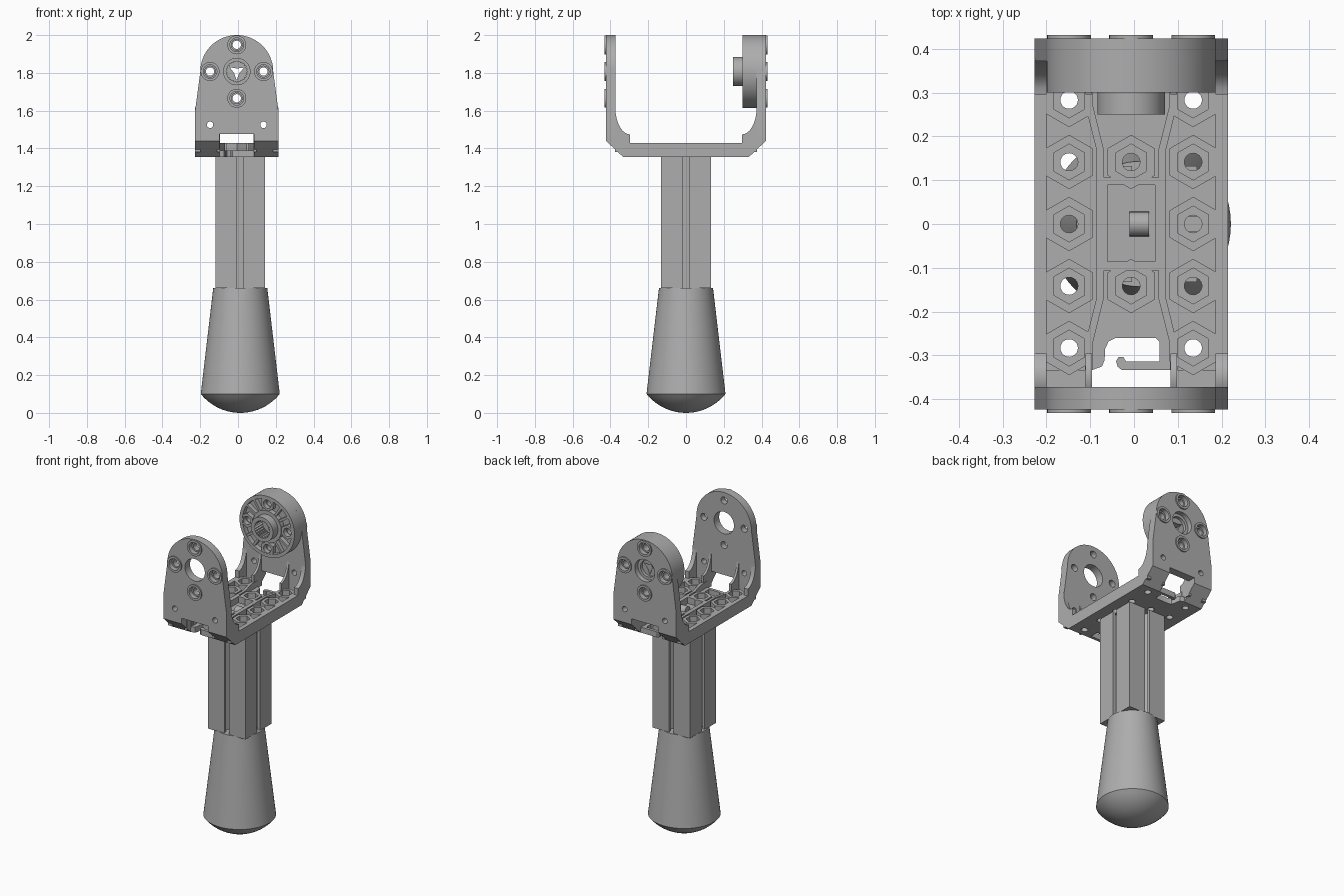
import bpy, bmesh, math
from mathutils import Vector

if "Cube" in bpy.data.objects:
    bpy.data.objects.remove(bpy.data.objects["Cube"])

grey = bpy.data.materials.new("mid grey")
grey.diffuse_color = (0.42, 0.42, 0.42, 1)
grey.use_nodes = True
grey.node_tree.nodes["Principled BSDF"].inputs["Base Color"].default_value = grey.diffuse_color
CX = -0.0065          # bracket centre line
PX = 0.012            # handle centre line
HZ = 1.807            # hub height
P = 0.1415            # hole pitch


def finish(name, bm):
    bmesh.ops.recalc_face_normals(bm, faces=bm.faces[:])
    me = bpy.data.meshes.new(name)
    bm.to_mesh(me)
    bm.free()
    me.materials.append(grey)
    ob = bpy.data.objects.new(name, me)
    bpy.context.collection.objects.link(ob)
    bpy.ops.object.select_all(action='DESELECT')
    ob.select_set(True)
    bpy.context.view_layer.objects.active = ob
    bpy.ops.object.shade_smooth_by_angle(angle=math.radians(30))
    return ob


def plate(name, loops, axis, a, b):
    """Fill closed loops (first outer, rest holes) and extrude from a to b."""
    bm = bmesh.new()
    edges = []
    for loop in loops:
        vs = [bm.verts.new((u, v, 0)) for u, v in loop]
        edges += [bm.edges.new((vs[i - 1], vs[i])) for i in range(len(vs))]
    bmesh.ops.triangle_fill(bm, edges=edges, use_beauty=True, normal=(0, 0, 1))
    ext = bmesh.ops.extrude_face_region(bm, geom=bm.faces[:])
    top = {g for g in ext["geom"] if isinstance(g, bmesh.types.BMVert)}
    for v in bm.verts:
        u, w, d = v.co.x, v.co.y, (b if v in top else a)
        v.co = {'x': Vector((d, u, w)), 'y': Vector((u, d, w)), 'z': Vector((u, w, d))}[axis]
    return finish(name, bm)


def ring(u, v, r, n=32, start=0.0, r2=None):
    return [(u + q * math.cos(start + math.tau * i / n), v + q * math.sin(start + math.tau * i / n))
            for i in range(n) for q in [r2 if r2 and i % 2 else r]]


def hexa(u, v, r):
    return ring(u, v, r, 6, math.pi / 2)


def rect(u0, v0, u1, v1):
    return [(u0, v0), (u1, v0), (u1, v1), (u0, v1)]


CROSS = [(CX + P, HZ), (CX - P, HZ), (CX, HZ + P), (CX, HZ - P)]

# --- arm plates: rounded top, notch at the foot, counterbored screw holes
arc = [(CX + 0.193 * math.cos(math.pi * i / 40), HZ + 0.193 * math.sin(math.pi * i / 40)) for i in range(41)]
arm = [(CX + 0.2205, 1.44), (CX + 0.2205, 1.60)] + arc + [
    (CX - 0.2205, 1.60), (CX - 0.2205, 1.44), (CX - 0.0925, 1.44),
    (CX - 0.0925, 1.476), (CX + 0.0925, 1.476), (CX + 0.0925, 1.44)]
feet_holes = [ring(CX + s * P, 1.525, 0.017, 20) for s in (-1, 1)]
for label, s, inner_r in (("front", -1, 0.07), ("back", 1, 0.052)):
    plate(label + "_arm_outer", [arm, ring(CX, HZ, 0.07)] + feet_holes
          + [ring(u, v, 0.036) for u, v in CROSS], 'y', s * 0.423, s * 0.392)
    plate(label + "_arm_inner", [arm, ring(CX, HZ, inner_r)] + feet_holes
          + [ring(u, v, 0.022, 24) for u, v in CROSS], 'y', s * 0.392, s * 0.372)
    for u, v in CROSS:
        plate(label + "_screw_collar", [ring(u, v, 0.05), ring(u, v, 0.036)], 'y', s * 0.431, s * 0.415)
        plate(label + "_screw_seat", [ring(u, v, 0.031, 24), ring(u, v, 0.022, 24)], 'y', s * 0.408, s * 0.385)

    # chamfered corner blocks either side of the notch
    corner = [(s * 0.333, 1.355), (s * 0.423, 1.44), (s * 0.372, 1.44), (s * 0.372, 1.40), (s * 0.333, 1.40)]
    # curved gusset ribs
    gusset = [(s * 0.376, 1.38), (s * 0.376, 1.616)] + [
        (s * (0.296 + 0.078 * math.cos(math.pi / 2 * i / 8)), 1.616 - 0.142 * math.sin(math.pi / 2 * i / 8))
        for i in range(9)] + [(s * 0.296, 1.38)]
    for m in (-1, 1):
        plate(label + "_corner_block", [corner], 'x', CX + m * 0.0925, CX + m * 0.2205)
        plate(label + "_gusset_outer", [gusset], 'x', CX + m * 0.193, CX + m * 0.2205)
        plate(label + "_gusset_inner", [gusset], 'x', CX + m * 0.0895, CX + m * 0.1045)

# --- base floor with a hooked slot at each end
hook = [(-0.227, -0.333), (-0.095, -0.333), (-0.073, -0.325), (-0.067, -0.31), (-0.066, -0.285),
        (-0.058, -0.268), (-0.042, -0.26), (0.05, -0.26), (0.058, -0.268), (0.058, -0.314),
        (-0.018, -0.314), (-0.024, -0.304), (-0.035, -0.303), (-0.041, -0.313), (-0.037, -0.326),
        (-0.028, -0.333), (0.214, -0.333)]
grid = [(CX + i * P, j * P) for i in (-1, 0, 1) for j in (-2, -1, 0, 1, 2)
        if not (i == 0 and j in (-2, 0, 2))]
plate("base_floor", [hook + [(u, -v) for u, v in reversed(hook)]]
      + [ring(u, v, 0.02, 24) for u, v in grid], 'z', 1.355, 1.39)

# --- raised nut sockets
for u, v in grid:
    plate("nut_socket", [hexa(u, v, 0.062), hexa(u, v, 0.041)], 'z', 1.385, 1.43)

# --- side rails and bent inner ribs
for m in (-1, 1):
    plate("side_rail", [rect(CX + m * 0.193, -0.372, CX + m * 0.2205, 0.372)], 'z', 1.355 + 0.03, 1.43)
    line = [(0.071, 0.17), (0.097, 0.275), (0.097, 0.333)]
    line = [(x, -y) for x, y in reversed(line)] + line
    plate("inner_rib", [[(CX + m * (x - 0.0085), y) for x, y in line]
                        + [(CX + m * (x + 0.0085), y) for x, y in reversed(line)]], 'z', 1.385, 1.43)

# --- centre frame with a cross pin
plate("centre_frame", [rect(-0.069, -0.106, 0.058, 0.106), rect(-0.06, -0.086, 0.048, 0.089)], 'z', 1.385, 1.43)
plate("cross_pin", [ring(0, 1.39, 0.028, 24)], 'x', -0.01, 0.034)

# --- round horn on the back arm
plate("horn_disc", [ring(CX, HZ, 0.193, 64), ring(CX, HZ, 0.045, 6, 0.5, 0.016)]
      + [ring(u, v, 0.022, 24) for u, v in CROSS], 'y', 0.33, 0.373)
plate("horn_rim", [ring(CX, HZ, 0.193, 64), ring(CX, HZ, 0.172, 64)], 'y', 0.30, 0.33)
plate("horn_inner_ring", [ring(CX, HZ, 0.1, 48), ring(CX, HZ, 0.075, 48)], 'y', 0.30, 0.33)
plate("horn_hub", [ring(CX, HZ, 0.077, 48), ring(CX, HZ, 0.057, 48, 0, 0.049)], 'y', 0.25, 0.33)
for u, v in CROSS:
    plate("horn_nut_socket", [hexa(u, v, 0.046), ring(u, v, 0.026, 24)], 'y', 0.302, 0.332)
for k in range(4):
    for d in (-0.2, 0.2):
        t = math.pi / 4 + k * math.pi / 2 + d
        c, s = math.cos(t), math.sin(t)
        plate("horn_spoke", [[(CX + r * c - w * s, HZ + r * s + w * c) for r, w in
                              ((0.095, -0.007), (0.177, -0.007), (0.177, 0.007), (0.095, 0.007))]],
              'y', 0.304, 0.332)

# --- slotted square post
side = [(0.132, 0.132), (0.016, 0.132), (0.016, 0.115), (0.045, 0.115), (0.02, 0.07),
        (-0.02, 0.07), (-0.045, 0.115), (-0.016, 0.115), (-0.016, 0.132)]
post = []
for k in range(4):
    c, s = round(math.cos(k * math.pi / 2)), round(math.sin(k * math.pi / 2))
    post += [(PX + x * c - y * s, x * s + y * c) for x, y in side]
plate("square_post", [post], 'z', 0.66, 1.356)

# --- tapered grip with a domed end
R = 0.268
prof = [(R * math.sin(a), R - R * math.cos(a)) for a in [0.895 * i / 10 for i in range(11)]]
prof += [(0.143, 0.662), (0, 0.662)]
bm = bmesh.new()
vs = [bm.verts.new((PX + r, 0, z)) for r, z in prof]
es = [bm.edges.new(p) for p in zip(vs, vs[1:])]
bmesh.ops.spin(bm, geom=vs + es, cent=(PX, 0, 0), axis=(0, 0, 1), angle=math.tau, steps=64)
bmesh.ops.remove_doubles(bm, verts=bm.verts[:], dist=1e-5)
finish("grip", bm)
